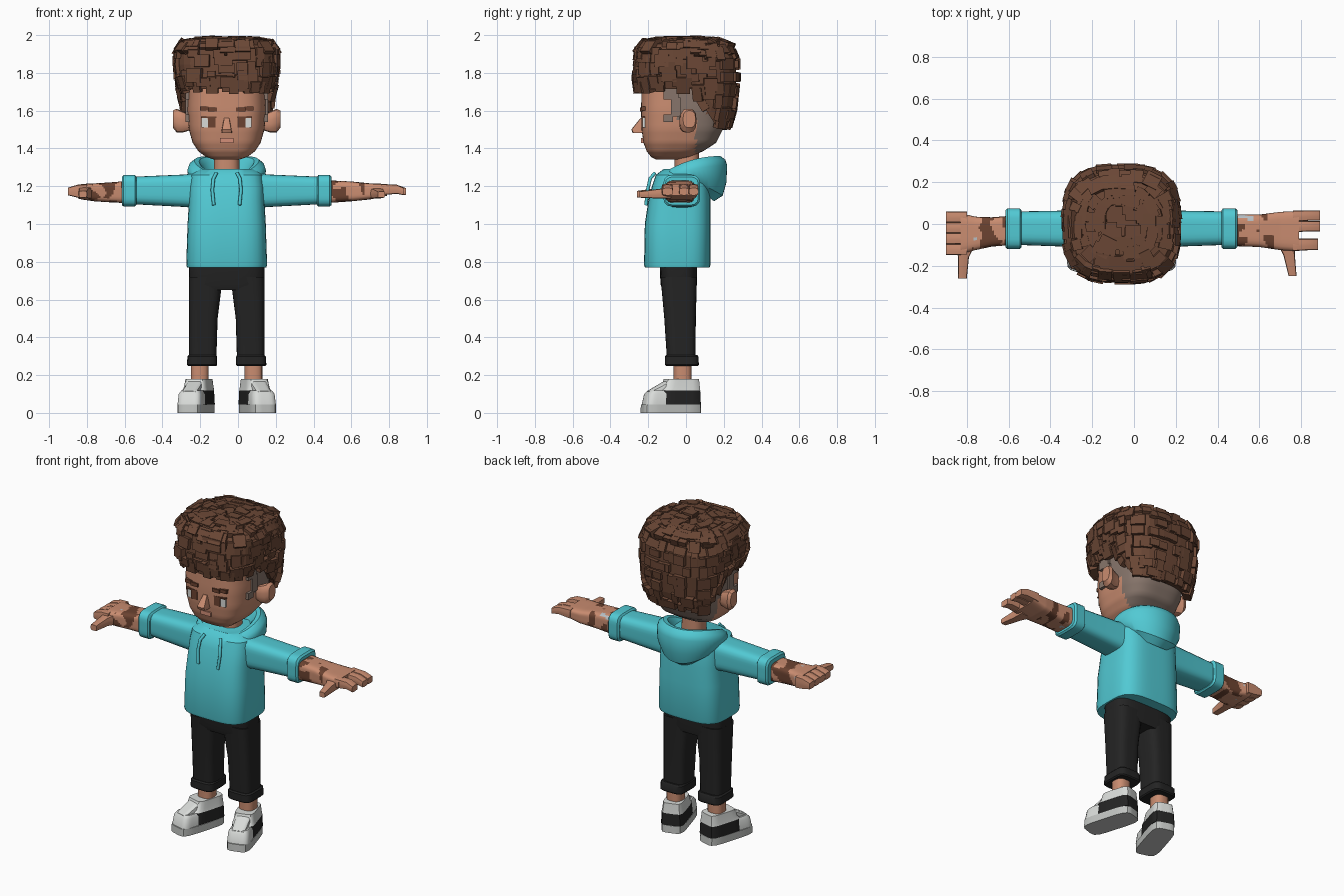
import bpy, bmesh, math, random
from mathutils import Vector, Matrix, noise

random.seed(4)
if "Cube" in bpy.data.objects:
    bpy.data.objects.remove(bpy.data.objects["Cube"])
MID = -0.06  # body centre line


def material(name, *srgb):
    m = bpy.data.materials.new(name)
    color = [((c + 0.055) / 1.055) ** 2.4 for c in srgb] + [1]
    m.use_nodes = True
    m.diffuse_color = color
    bsdf = next(n for n in m.node_tree.nodes if n.type == "BSDF_PRINCIPLED")
    bsdf.inputs["Base Color"].default_value = color
    bsdf.inputs["Roughness"].default_value = 0.8
    return m


skin = material("skin", .79, .55, .44)
teal = material("teal cloth", .32, .79, .83)
brown = material("brown hair", .42, .28, .21)
black = material("black cloth", .14, .14, .14)
white = material("white", .85, .86, .85)
grey = material("rubber grey", .76, .77, .76)
fade = material("shaved hair", .53, .46, .42)
ink = material("dark brown", .42, .26, .19)
lip = material("lips", .83, .56, .47)
pale = material("pale patch", .72, .75, .77)


def finish(name, bm, mats, rule=None):
    bmesh.ops.recalc_face_normals(bm, faces=bm.faces)
    if rule:
        for f in bm.faces:
            f.material_index = rule(f.calc_center_median())
    me = bpy.data.meshes.new(name)
    bm.to_mesh(me)
    bm.free()
    for m in mats:
        me.materials.append(m)
    ob = bpy.data.objects.new(name, me)
    bpy.context.collection.objects.link(ob)
    return ob


def loft(name, axis, rows, mats, side=1, n=4, count=32, steps=1, rule=None):
    """Skin rounded-rectangle sections (position, a0, a1, b0, b1) along an axis."""
    fine = [[p + (q - p) * k / steps for p, q in zip(r, s)]
            for r, s in zip(rows, rows[1:]) for k in range(steps)] + [rows[-1]]
    bm = bmesh.new()
    rings = []
    for at, a0, a1, b0, b1 in fine:
        ring = []
        for i in range(count):
            t = math.tau * (i + .5) / count
            c, s = math.cos(t), math.sin(t)
            k = (abs(c) ** n + abs(s) ** n) ** (-1 / n)
            a = (a0 + a1) / 2 + (a1 - a0) / 2 * c * k
            b = (b0 + b1) / 2 + (b1 - b0) / 2 * s * k
            x, y, z = {"x": (at, a, b), "y": (a, at, b), "z": (a, b, at)}[axis]
            ring.append(bm.verts.new((MID + side * x, y, z)))
        rings.append(ring)
    for r, s in zip(rings, rings[1:]):
        for i in range(count):
            j = (i + 1) % count
            bm.faces.new((r[i], r[j], s[j], s[i]))
    bm.faces.new(rings[0])
    bm.faces.new(rings[-1])
    return finish(name, bm, mats, rule)


def box(name, x0, x1, y0, y1, z0, z1, mat, side=1):
    lo, hi = Vector((x0, y0, z0)), Vector((x1, y1, z1))
    bm = bmesh.new()
    bmesh.ops.create_cube(bm, size=1, matrix=Matrix.Translation((lo + hi) / 2)
                          @ Matrix.Diagonal((hi - lo).to_4d()))
    for v in bm.verts:
        v.co.x = MID + side * v.co.x
    return finish(name, bm, [mat])


# Head with the shaved area behind the temples
def shaved(c):
    return int(c.y > (.05 if c.z < 1.56 else -.06) and c.z > 1.375)


loft("head", "z", [(1.342, -.07, .07, -.16, -.04), (1.355, -.11, .11, -.185, .02),
                   (1.385, -.15, .15, -.208, .09), (1.43, -.18, .18, -.225, .16),
                   (1.5, -.2, .2, -.235, .195), (1.6, -.208, .208, -.238, .21),
                   (1.72, -.205, .205, -.235, .22), (1.8, -.19, .19, -.22, .2)],
     [skin, fade], n=3.2, count=64, steps=4, rule=shaved)
loft("neck", "z", [(1.18, -.07, .07, -.06, .07), (1.42, -.065, .065, -.06, .07)], [skin], n=2.5)
loft("shirt_collar", "z", [(1.18, -.1, .1, -.1, .09), (1.262, -.085, .085, -.085, .08)], [white], n=2.5)
loft("nose", "z", [(1.482, -.028, .028, -.282, -.2), (1.5, -.026, .026, -.29, -.2),
                   (1.56, -.014, .014, -.242, -.2)], [skin], n=8, count=12)
box("lips", -.035, .035, -.237, -.2, 1.43, 1.455, lip)

for side, word in ((1, "left"), (-1, "right")):
    box(word + "_iris", .058, .1, -.236, -.2, 1.51, 1.565, ink, side)
    box(word + "_eye_white", .1, .132, -.229, -.19, 1.51, 1.56, white, side)
    box(word + "_eyelid", .055, .135, -.236, -.19, 1.562, 1.57, ink, side)
    box(word + "_brow", .05, .1, -.244, -.2, 1.595, 1.617, ink, side)
    box(word + "_brow_end", .095, .142, -.236, -.19, 1.6, 1.622, ink, side)
    loft(word + "_ear", "x", [(.18, -.02, .03, 1.5, 1.57), (.23, -.035, .04, 1.485, 1.595),
                              (.265, -.03, .055, 1.485, 1.61), (.285, -.015, .05, 1.51, 1.6)],
         [skin], side, n=3, count=16)
    # Stepped sideburn
    for y0, y1, z0, z1 in ((-.12, -.04, 1.66, 1.73), (-.08, -.03, 1.57, 1.67), (-.12, -.07, 1.54, 1.58)):
        box(word + "_sideburn", .17, .218, y0, y1, z0, z1, fade, side)

# Hair cap: the hem drops at the back, section positions run from hem to crown
hair = loft("hair", "z", [(.03, -.17, .17, -.2, .15), (0, -.232, .232, -.258, .225),
                          (.2, -.25, .25, -.265, .25), (.5, -.262, .262, -.26, .265),
                          (.8, -.26, .26, -.25, .265), (.93, -.235, .235, -.225, .24),
                          (.98, -.17, .17, -.16, .18), (1, -.08, .08, -.07, .09), (1, -.01, .01, 0, .02)],
            [brown], n=3.2, count=40, steps=2)
for v in hair.data.vertices:
    drop = min(1, max(0, (v.co.y - .04) / .12))
    hem = 1.715 - .2 * drop
    v.co.z = hem + v.co.z * (1.972 - hem)

# Blocky curls spread over the cap
bm = bmesh.new()
for p in hair.data.polygons:
    if p.normal.z < -.6 or p.area < .0004 or random.random() > .6:
        continue
    size = Vector((random.uniform(.04, .085), random.uniform(.04, .075), random.uniform(.025, .05)))
    turn = p.normal.to_track_quat("Z", "Y").to_matrix().to_4x4()
    bmesh.ops.create_cube(bm, size=1, matrix=Matrix.Translation(p.center) @ turn @ Matrix.Diagonal(size.to_4d()))
finish("hair_curls", bm, [brown])

# Hoodie body
loft("hoodie_body", "z", [(.77, -.21, .21, -.218, .125), (.785, -.214, .214, -.222, .13),
                          (1, -.207, .207, -.218, .13), (1.12, -.2, .2, -.2, .13),
                          (1.2, -.198, .198, -.18, .125), (1.26, -.19, .19, -.16, .115),
                          (1.29, -.15, .15, -.12, .1)], [teal], n=3.6, count=48)

# Hood: a rolled rim, low at the throat, with a pouch hanging behind
bm = bmesh.new()
turns, rings = 48, []
for i in range(turns):
    t = math.tau * i / turns
    front = (1 + math.cos(t)) / 2
    back = 1 - front
    top = 1.36 - .1 * front ** 2
    low = 1.23 - .11 * back ** 2
    depth = .19 if front > .5 else .2
    ring = []
    for r, z in ((.45, top - .1), (.6, top - .03), (.7, top - .004), (.82, top), (.95, top - .02),
                 (1, top - .05), (.98, (top + low) / 2 - .02), (.88, low + .03), (.65, low)):
        ring.append(bm.verts.new((MID + .208 * r * math.sin(t), .018 - depth * r * math.cos(t), z)))
    rings.append(ring)
for i in range(turns):
    a, b = rings[i], rings[(i + 1) % turns]
    for k in range(len(a) - 1):
        bm.faces.new((a[k], b[k], b[k + 1], a[k + 1]))
finish("hood", bm, [teal])


# Forearm blotches
def blotch(c):
    v = noise.noise(c * 17)
    reach = abs(c.x - MID)
    if reach > .73:
        return 0
    return 1 if v > .12 else 2 if v < -.52 else 0


arm_mats = [skin, ink, pale]
for side, word in ((1, "left"), (-1, "right")):
    # Sleeve, rolled cuff and cord
    loft(word + "_sleeve", "x", [(.12, -.115, .075, 1.08, 1.275), (.22, -.11, .065, 1.09, 1.262),
                                 (.5, -.1, .06, 1.105, 1.25)], [teal], side)
    loft(word + "_cuff", "x", [(.478, -.11, .065, 1.1, 1.25), (.486, -.12, .075, 1.092, 1.26),
                               (.545, -.12, .075, 1.092, 1.26), (.555, -.11, .065, 1.1, 1.25)], [teal], side, n=5)
    cu = bpy.data.curves.new(word + "_cord", "CURVE")
    cu.dimensions = "3D"
    cu.bevel_depth = .009
    cu.use_fill_caps = True
    sp = cu.splines.new("POLY")
    path = [(.055, -.165, 1.27), (.07, -.19, 1.24), (.076, -.203, 1.18), (.068, -.212, 1.1)]
    sp.points.add(len(path) - 1)
    for pt, (x, y, z) in zip(sp.points, path):
        pt.co = (MID + side * x, y, z, 1)
    cu.materials.append(teal)
    bpy.context.collection.objects.link(bpy.data.objects.new(word + "_cord", cu))

    # Trouser leg, turn-up and ankle
    loft(word + "_trouser_leg", "z", [(.27, .055, .2, -.1, .05), (.5, .048, .2, -.115, .052),
                                      (.72, .02, .2, -.135, .058)], [black], side)
    loft(word + "_turn_up", "z", [(.248, .056, .203, -.105, .062), (.255, .05, .21, -.112, .068),
                                  (.298, .05, .208, -.112, .066), (.306, .056, .2, -.105, .06)], [black], side, n=5)
    loft(word + "_ankle", "z", [(.14, .095, .19, -.065, .03), (.3, .095, .19, -.065, .03)], [skin], side, n=3, count=16)

    # Shoe, built straight then turned outward
    parts = [
        loft(word + "_sole", "z", [(0, -.07, .07, -.158, .158), (.045, -.07, .07, -.156, .156)], [grey], n=5),
        loft(word + "_toe", "z", [(.045, -.066, .066, -.15, 0), (.1, -.062, .062, -.138, 0),
                                  (.118, -.052, .052, -.12, 0)], [white], n=5),
        loft(word + "_shoe_side", "z", [(.045, -.068, .068, -.07, .153), (.12, -.064, .064, -.06, .15)], [black], n=7),
        loft(word + "_shoe_top", "z", [(.118, -.066, .066, -.065, .152), (.135, -.062, .062, -.045, .15),
                                       (.18, -.056, .056, -.03, .146)], [white], n=6),
        loft(word + "_tongue", "y", [(-.125, -.04, .04, .06, .115), (-.02, -.045, .045, .06, .175)], [white], n=6)]
    turn = Matrix.Translation((MID + side * .163, -.08, 0)) @ Matrix.Rotation(side * .29, 4, "Z")
    for ob in parts:
        ob.data.transform(turn @ Matrix.Translation((-MID, 0, 0)))

loft("trouser_seat", "z", [(.65, -.19, .19, -.125, .052), (.68, -.2, .2, -.135, .058),
                           (.8, -.2, .2, -.14, .06)], [black])

# Left forearm, open hand
loft("left_forearm", "x", [(.52, -.105, .045, 1.11, 1.232), (.66, -.11, .045, 1.12, 1.225),
                           (.76, -.125, .058, 1.13, 1.215), (.85, -.13, .062, 1.15, 1.212)],
     arm_mats, n=5, steps=10, count=40, rule=blotch)
for name, tip, y0, y1 in (("outer", .95, .016, .065), ("middle", .95, -.035, .014), ("index", .94, -.125, -.07)):
    loft("left_" + name + "_finger", "x", [(.82, y0 - .005, y1, 1.152, 1.212), (.9, y0, y1, 1.16, 1.208),
                                           (tip, y0, y1, 1.152, 1.19)], [skin], n=6, count=12)
loft("left_thumb", "y", [(-.08, .74, .83, 1.135, 1.195), (-.15, .775, .83, 1.135, 1.185),
                         (-.25, .8, .838, 1.14, 1.172)], [skin], n=6, count=12)

# Right forearm, flat hand
loft("right_forearm", "x", [(.52, -.1, .04, 1.11, 1.228), (.62, -.108, .032, 1.115, 1.22),
                            (.7, -.125, .035, 1.12, 1.215), (.77, -.145, .052, 1.13, 1.212)],
     arm_mats, -1, n=5, steps=10, count=40, rule=blotch)
for i, name in enumerate(("index", "middle", "ring", "outer")):
    y = -.148 + .052 * i
    loft("right_" + name + "_finger", "x", [(.74, y, y + .052, 1.135, 1.21), (.79, y, y + .052, 1.14, 1.208),
                                            (.84, y, y + .052, 1.152, 1.192)], [skin], -1, n=7, count=12)
loft("right_thumb", "y", [(-.1, .7, .79, 1.13, 1.2), (-.16, .73, .782, 1.135, 1.19),
                          (-.26, .74, .782, 1.14, 1.175)], [skin], -1, n=6, count=12)

# Smooth the rounded parts, keep the hair faceted
bpy.ops.object.select_all(action="DESELECT")
for ob in bpy.context.scene.objects:
    if ob.type == "MESH" and not ob.name.startswith("hair"):
        ob.select_set(True)
        bpy.context.view_layer.objects.active = ob
bpy.ops.object.shade_smooth_by_angle(angle=math.radians(35))
